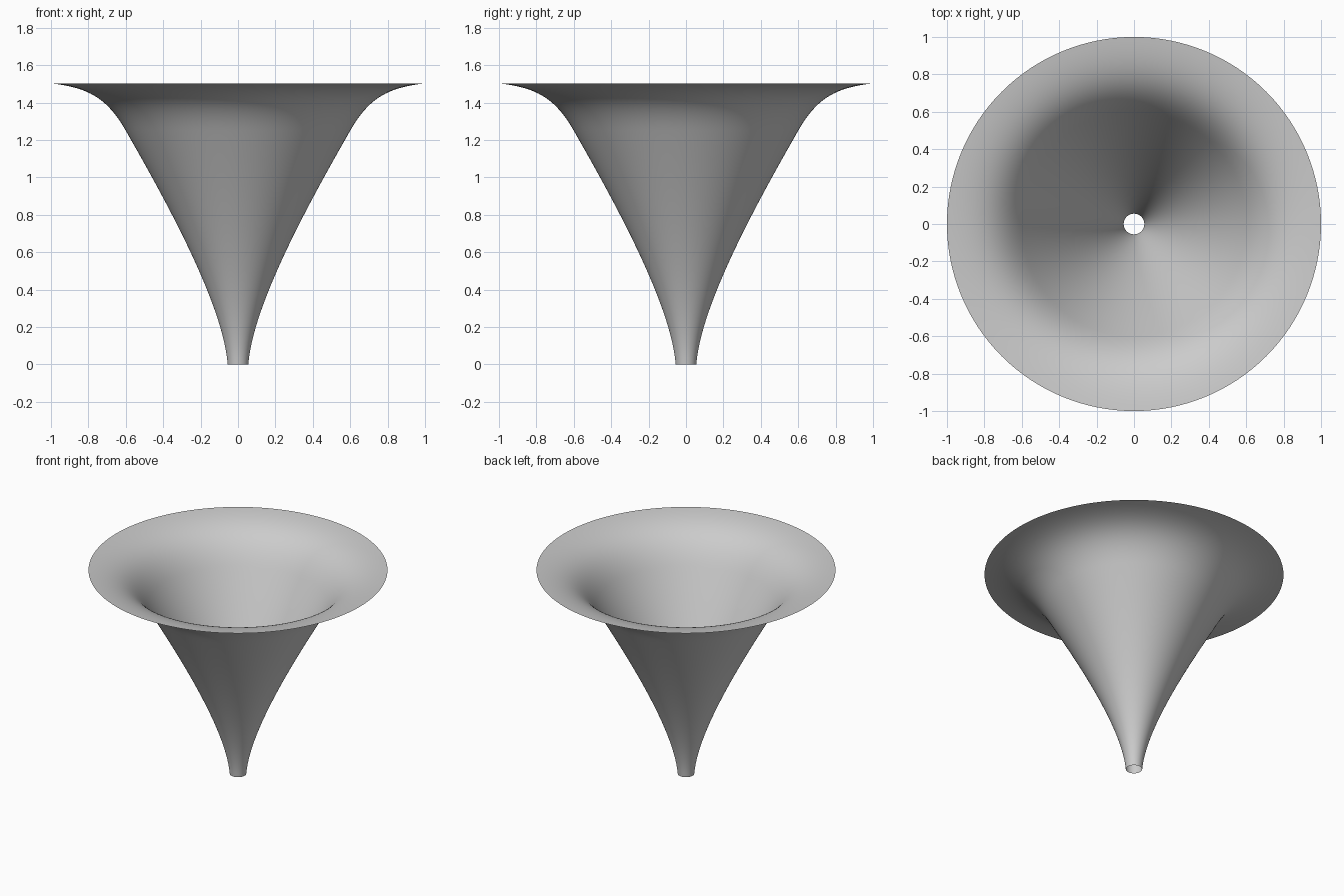
import bpy
import bmesh
import math
from mathutils import Vector
from mathutils.geometry import interpolate_bezier

if "Cube" in bpy.data.objects:
    bpy.data.objects.remove(bpy.data.objects["Cube"], do_unlink=True)

SEGMENTS = 128


def make_material(name, colour):
    mat = bpy.data.materials.new(name)
    mat.use_nodes = True
    mat.diffuse_color = colour
    mat.node_tree.nodes["Principled BSDF"].inputs["Base Color"].default_value = colour
    return mat


def curve(points, steps):
    return interpolate_bezier(*[Vector((x, 0, z)) for x, z in points], steps)


# Flared profile: a long cone, then a lip that bends out to nearly flat
cone = curve([(0.055, 0), (0.08, 0.33), (0.40, 0.90), (0.60, 1.25)], 28)
lip = curve([(0.60, 1.25), (0.70, 1.425), (0.80, 1.48), (1.0, 1.503)], 24)
profile = cone + lip[1:]

# Revolve the profile into a thin shell, open at both ends
bm = bmesh.new()
verts = [bm.verts.new(p) for p in profile]
edges = [bm.edges.new(pair) for pair in zip(verts, verts[1:])]
bmesh.ops.spin(bm, geom=verts + edges, cent=(0, 0, 0), axis=(0, 0, 1),
               angle=math.tau, steps=SEGMENTS)
bmesh.ops.remove_doubles(bm, verts=bm.verts[:], dist=0.0005)
bmesh.ops.recalc_face_normals(bm, faces=bm.faces[:])

# Face the outer side outward
bm.faces.ensure_lookup_table()
first = bm.faces[0]
if first.normal.dot(first.calc_center_median() * Vector((1, 1, 0))) < 0:
    bmesh.ops.reverse_faces(bm, faces=bm.faces[:])
for face in bm.faces:
    face.smooth = True

mesh = bpy.data.meshes.new("flared_funnel")
bm.to_mesh(mesh)
bm.free()
funnel = bpy.data.objects.new("flared_funnel", mesh)
bpy.context.collection.objects.link(funnel)
mesh.materials.append(make_material("light grey", (0.6, 0.6, 0.6, 1)))
